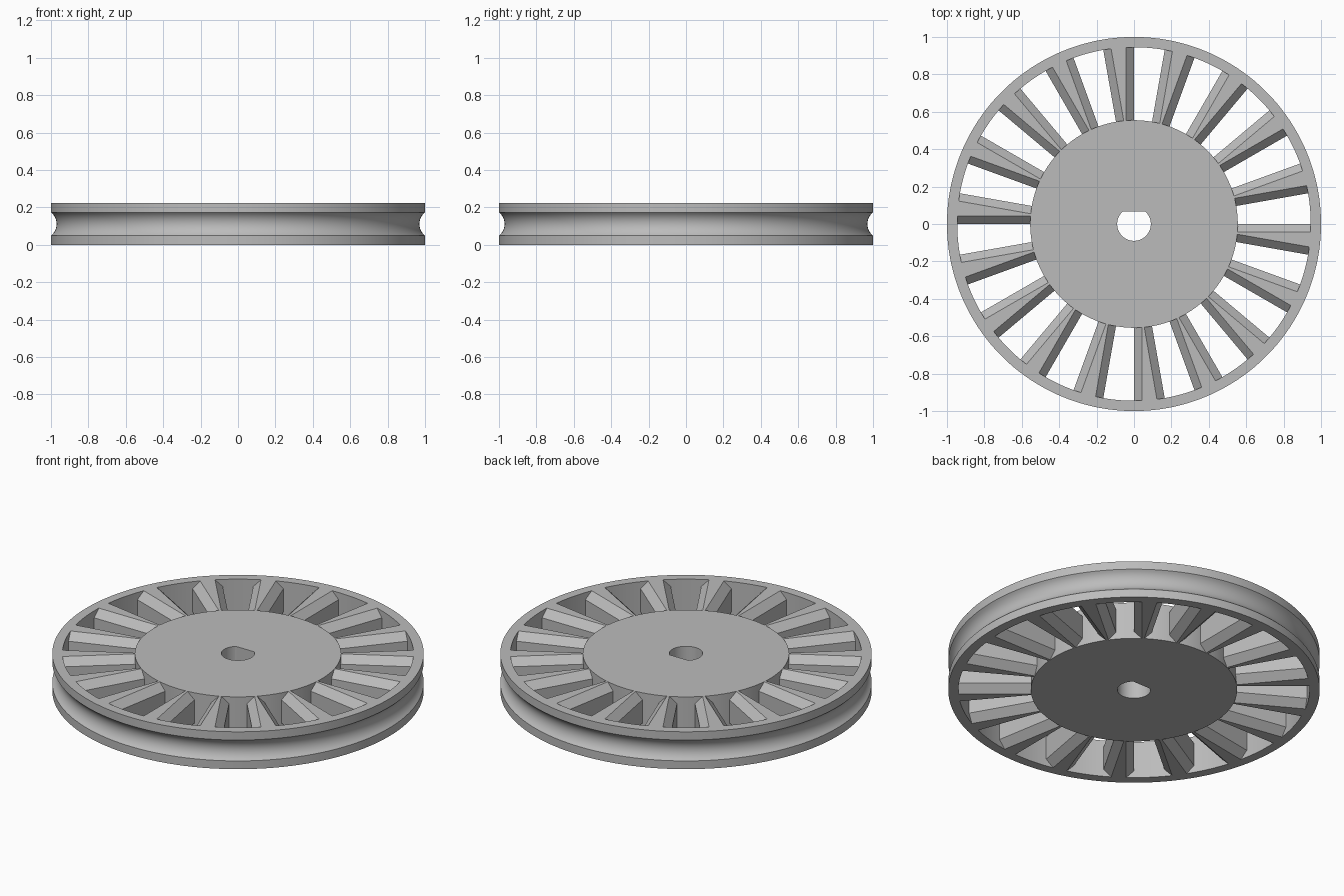
import bpy, bmesh
from math import sin, cos, asin, sqrt, pi, radians

old = bpy.data.objects.get("Cube")
if old:
    bpy.data.objects.remove(old, do_unlink=True)

HEIGHT = 0.222
HUB_R, RIM_R = 0.555, 0.945
CHAMFER = 0.042
SEGMENTS = 180
SPOKES = 18

gray = bpy.data.materials.new("plain gray")
gray.use_nodes = True
color = (0.5, 0.5, 0.5, 1)
gray.diffuse_color = color
gray.node_tree.nodes["Principled BSDF"].inputs["Base Color"].default_value = color


def finish(bm, name):
    bmesh.ops.recalc_face_normals(bm, faces=bm.faces)
    mesh = bpy.data.meshes.new(name)
    bm.to_mesh(mesh)
    bm.free()
    mesh.materials.append(gray)
    obj = bpy.data.objects.new(name, mesh)
    bpy.context.collection.objects.link(obj)
    bpy.ops.object.select_all(action='DESELECT')
    obj.select_set(True)
    bpy.context.view_layer.objects.active = obj
    bpy.ops.object.shade_smooth_by_angle(angle=radians(28))
    return obj


def bridge(bm, a, b):
    """Join two closed loops of equal length with quads."""
    n = len(a)
    for i in range(n):
        j = (i + 1) % n
        bm.faces.new((a[i], a[j], b[j], b[i]))


def lathe(name, profile):
    """Sweep a closed (radius, z) profile, given per angle, around z."""
    bm = bmesh.new()
    loops = []
    for k in range(SEGMENTS):
        t = 2 * pi * k / SEGMENTS
        loops.append([bm.verts.new((r * cos(t), r * sin(t), z)) for r, z in profile(t)])
    for k in range(SEGMENTS):
        bridge(bm, loops[k - 1], loops[k])
    return finish(bm, name)


# Rim with a rounded belt groove around the outside
def rim_profile(t):
    half, depth, steps = 0.062, 0.03, 14
    radius = (half ** 2 + depth ** 2) / (2 * depth)
    points = [(RIM_R, 0), (1, 0)]
    for i in range(steps + 1):
        dz = half * (2 * i / steps - 1)
        sink = sqrt(radius ** 2 - dz ** 2) - (radius - depth)
        points.append((1 - sink, HEIGHT / 2 + dz))
    return points + [(1, HEIGHT), (RIM_R, HEIGHT)]


lathe("grooved_rim", rim_profile)


# Hub disc with a D-shaped shaft hole, flat on the back side
def hub_profile(t):
    hole, flat = 0.09, 0.066
    if sin(t) * hole > flat:
        hole = flat / sin(t)
    return [(hole, 0), (HUB_R, 0), (HUB_R, HEIGHT), (hole, HEIGHT)]


lathe("hub_disc", hub_profile)

# Wedge spokes with chamfered long edges, top and bottom
bm = bmesh.new()
span = pi / SPOKES
for k in range(SPOKES):
    start = pi / 2 + 2 * span * k
    loops = []
    for r in (HUB_R - 0.001, RIM_R + 0.001):
        inset = asin(CHAMFER / r)
        low = [(inset, 0), (span / 2, 0), (span - inset, 0), (span, CHAMFER)]
        high = [(span - a, HEIGHT - z) for a, z in low]
        section = low + [(span, HEIGHT - CHAMFER)] + high[:3] + [(0, HEIGHT - CHAMFER), (0, CHAMFER)]
        loops.append([bm.verts.new((r * cos(start + a), r * sin(start + a), z)) for a, z in section])
    bridge(bm, *loops)
    for loop in loops:
        bm.faces.new(loop)
finish(bm, "spokes")
